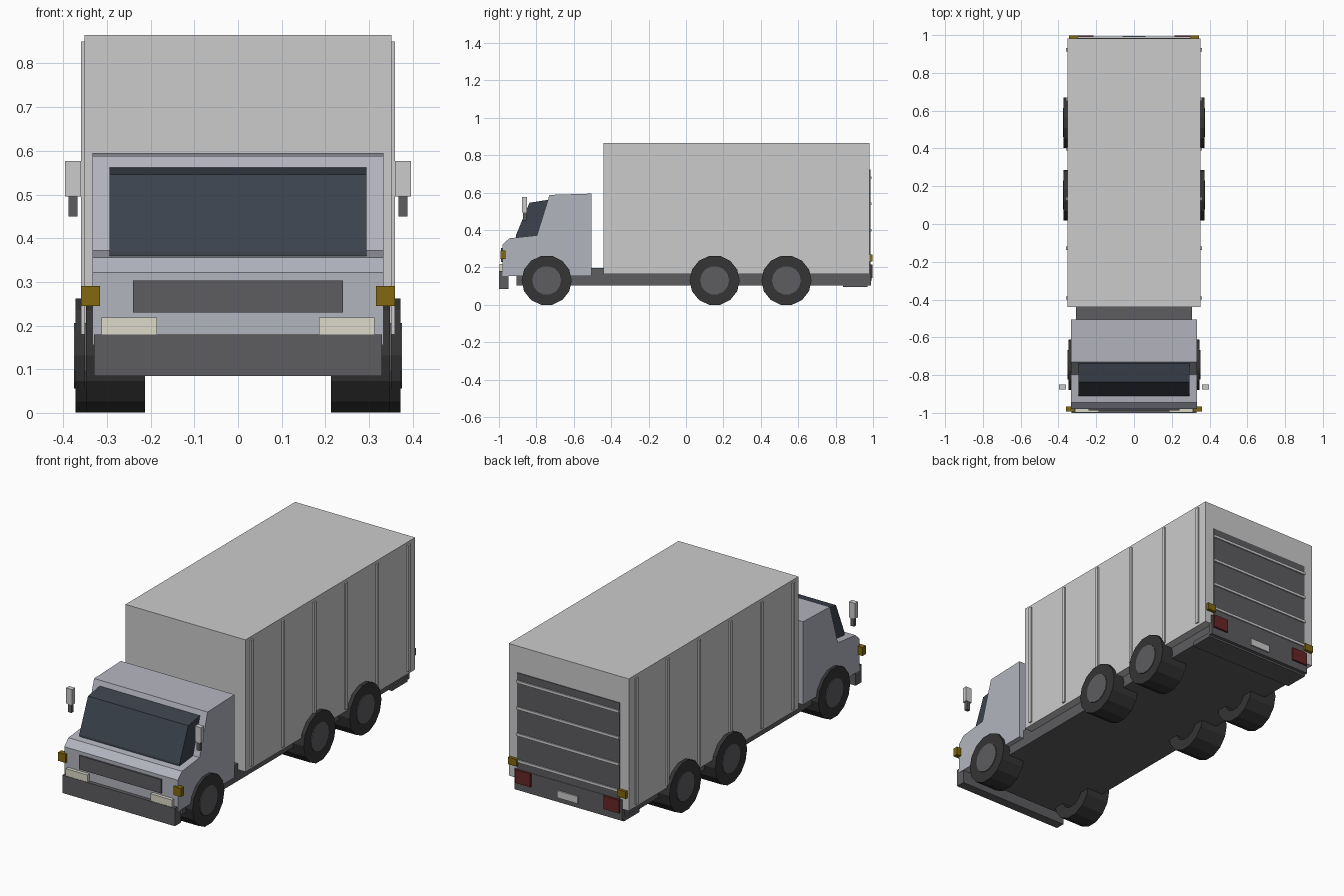
import bpy, bmesh, math

if "Cube" in bpy.data.objects:
    bpy.data.objects.remove(bpy.data.objects["Cube"])


def mat(name, r, g, b):
    m = bpy.data.materials.new(name)
    m.diffuse_color = (r, g, b, 1)
    m.use_nodes = True
    m.node_tree.nodes["Principled BSDF"].inputs["Base Color"].default_value = m.diffuse_color
    return m


DARK = mat("dark_grey", 0.11, 0.11, 0.12)
RUBBER = mat("rubber", 0.035, 0.035, 0.035)
GLASS = mat("glass", 0.045, 0.055, 0.075)
PAINT = mat("cab_paint", 0.45, 0.46, 0.52)
AMBER = mat("amber", 0.22, 0.14, 0.005)
RED = mat("red", 0.14, 0.02, 0.02)
LAMP = mat("lamp", 0.72, 0.70, 0.58)


def finish(name, bm, material):
    bmesh.ops.recalc_face_normals(bm, faces=bm.faces)
    me = bpy.data.meshes.new(name)
    bm.to_mesh(me)
    bm.free()
    ob = bpy.data.objects.new(name, me)
    bpy.context.collection.objects.link(ob)
    if material:
        me.materials.append(material)
    return ob


def prism(name, x0, x1, profile, material=None):
    """Extrude a (y, z) outline from x0 to x1."""
    bm = bmesh.new()
    face = bm.faces.new([bm.verts.new((x0, y, z)) for y, z in profile])
    ext = bmesh.ops.extrude_face_region(bm, geom=[face])
    verts = [v for v in ext["geom"] if isinstance(v, bmesh.types.BMVert)]
    bmesh.ops.translate(bm, verts=verts, vec=(x1 - x0, 0, 0))
    return finish(name, bm, material)


def box(name, x, y, z, material=None):
    return prism(name, x[0], x[1],
                 [(y[0], z[0]), (y[1], z[0]), (y[1], z[1]), (y[0], z[1])], material)


def pair(name, x, y, z, material=None):
    box(name + "_right", x, y, z, material)
    box(name + "_left", (-x[1], -x[0]), y, z, material)


def lathe(name, profile, cy, cz, material, sides=14):
    """Revolve a closed (x, radius) outline around an x-parallel axle."""
    bm = bmesh.new()
    rings = []
    for i in range(sides):
        a = 2 * math.pi * i / sides
        rings.append([bm.verts.new((x, cy + r * math.cos(a), cz + r * math.sin(a)))
                      for x, r in profile])
    n = len(profile)
    for i in range(sides):
        p, q = rings[i], rings[(i + 1) % sides]
        for j in range(n):
            k = (j + 1) % n
            bm.faces.new((p[j], p[k], q[k], q[j]))
    return finish(name, bm, material)


# Cargo body with side ribs
box("cargo_box", (-0.352, 0.352), (-0.44, 0.982), (0.165, 0.865))
for i in range(6):
    y = -0.392 + i * 0.263
    pair(f"side_rib_{i}", (0.35, 0.36), (y - 0.009, y + 0.009), (0.18, 0.85))

# Chassis and rear sill
box("chassis", (-0.307, 0.307), (-0.905, 0.98), (0.105, 0.198), DARK)
box("rear_sill", (-0.315, 0.315), (0.965, 0.988), (0.105, 0.215), DARK)
box("rear_underrun", (-0.315, 0.315), (0.84, 0.97), (0.095, 0.12), DARK)

# Roller door and slats
box("roller_door", (-0.30, 0.30), (0.97, 0.986), (0.21, 0.725), DARK)
for i, z in enumerate((0.68, 0.54, 0.40, 0.26)):
    box(f"door_slat_{i}", (-0.30, 0.30), (0.98, 0.992), (z - 0.007, z + 0.007))

# Rear lamps and plate
pair("tail_lamp", (0.215, 0.305), (0.98, 0.998), (0.145, 0.215), RED)
pair("rear_marker", (0.295, 0.345), (0.975, 0.998), (0.233, 0.27), AMBER)
box("rear_plate", (-0.06, 0.06), (0.98, 0.995), (0.13, 0.168))

# Cab shell
prism("cab", -0.333, 0.333,
      [(-0.505, 0.155), (-0.505, 0.595), (-0.73, 0.588), (-0.797, 0.372),
       (-0.945, 0.356), (-0.98, 0.322), (-0.98, 0.155)], PAINT)

# Windscreen wedge
prism("windscreen", -0.294, 0.294,
      [(-0.91, 0.358), (-0.91, 0.37), (-0.837, 0.546), (-0.736, 0.562),
       (-0.79, 0.365)], GLASS)

# Front fittings
box("front_bumper", (-0.33, 0.33), (-1.0, -0.95), (0.085, 0.18), DARK)
box("grille", (-0.24, 0.24), (-0.988, -0.97), (0.23, 0.303), DARK)
pair("headlamp", (0.185, 0.312), (-0.998, -0.97), (0.18, 0.218), LAMP)
pair("front_marker", (0.316, 0.36), (-0.993, -0.965), (0.245, 0.29), AMBER)

# Mirrors
pair("mirror", (0.36, 0.396), (-0.876, -0.85), (0.495, 0.577))
pair("mirror_stalk", (0.367, 0.388), (-0.872, -0.854), (0.45, 0.57), DARK)

# Wheels: tube tyre and hub plug
for label, cy, inner, outer in (("front", -0.745, 0.213, 0.348),
                                ("middle", 0.153, 0.213, 0.372),
                                ("rear", 0.537, 0.213, 0.372)):
    for side, s in (("right", 1), ("left", -1)):
        lathe(f"{label}_tyre_{side}",
              [(s * inner, 0.076), (s * inner, 0.134), (s * outer, 0.134), (s * outer, 0.076)],
              cy, 0.131, RUBBER)
        lathe(f"{label}_hub_{side}",
              [(s * (inner + 0.05), 0.0005), (s * (inner + 0.05), 0.077),
               (s * (outer + 0.004), 0.077), (s * (outer + 0.004), 0.0005)],
              cy, 0.131, DARK)
